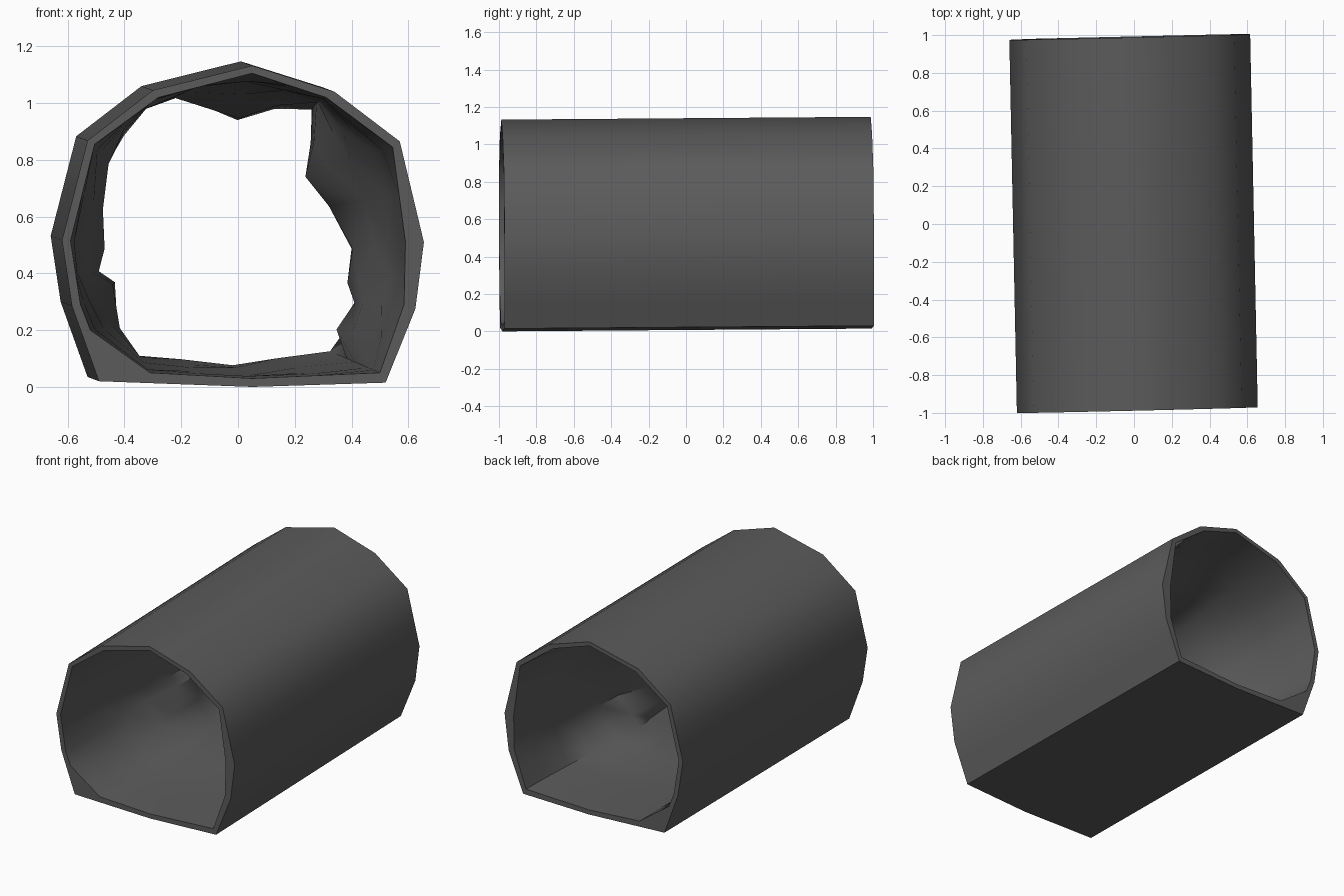
import bpy, bmesh, math, random

if "Cube" in bpy.data.objects:
    bpy.data.objects.remove(bpy.data.objects["Cube"])
random.seed(4)

# Front profiles (x, z), clockwise from the crown
OUTER = [(.05, 1.132), (.34, 1.04), (.57, .865), (.655, .51), (.625, .275), (.52, .015),
         (.05, 0), (-.49, .02), (-.585, .285), (-.62, .517), (-.53, .868), (-.30, 1.045)]
INNER = [(.05, 1.105), (.31, 1.02), (.545, .845), (.59, .51), (.585, .29), (.50, .05),
         (.05, .03), (-.31, .05), (-.555, .29), (-.59, .515), (-.505, .855), (-.28, 1.02)]
# Innermost reach of the rough rock along each line
REACH = [(.02, .92), (.15, .96), (.28, .96), (.28, .85), (.25, .73), (.34, .63),
         (.42, .48), (.40, .36), (.40, .29), (.34, .20), (.34, .12), (.15, .095),
         (0, .07), (-.18, .09), (-.33, .11), (-.385, .2), (-.41, .36), (-.47, .40),
         (-.45, .48), (-.46, .62), (-.44, .78), (-.38, .88), (-.31, .97), (-.2, 1.01)]
# How far along the tunnel each bulge peaks
PEAK = [.55, .6, .65, .55, .5, .5, .45, .4, .35, .4, .5, .5,
        .5, .5, .45, .5, .6, .55, .5, .4, .45, .5, .5, .55]


def with_midpoints(pts):
    out = []
    for i, a in enumerate(pts):
        b = pts[(i + 1) % len(pts)]
        out += [a, ((a[0] + b[0]) / 2, (a[1] + b[1]) / 2)]
    return out


def place(p, t):
    # slightly yawed and pitched tunnel axis
    x, z = p
    return (x - .04 * t, -1 + .0235 * (x + .62) - .005 * (z - .5) + 1.975 * t, z + .015 * t)


def bridge(bm, a, b, mat):
    n = len(a)
    for i in range(n):
        j = (i + 1) % n
        f = bm.faces.new((a[i], a[j], b[j], b[i]))
        f.material_index = mat


bm = bmesh.new()
outer = with_midpoints(OUTER)
inner = with_midpoints(INNER)
inner[15] = (-.52, .2)
N, RINGS = 24, 10

# Smooth outer shell
o_rings = [[bm.verts.new(place(p, t)) for p in outer] for t in (0, 1)]
bridge(bm, o_rings[0], o_rings[1], 0)

# Rough rock lining
i_rings = []
for r in range(RINGS + 1):
    t = r / RINGS
    ring = []
    taper = math.sin(math.pi * t) ** .7 if 0 < r < RINGS else 0
    for i in range(N):
        bump = math.exp(-((t - PEAK[i]) / .16) ** 2)
        w = min(1, taper * (.25 + .8 * bump + random.uniform(-.15, .15)))
        a, b = inner[i], REACH[i]
        ring.append(bm.verts.new(place((a[0] + (b[0] - a[0]) * w, a[1] + (b[1] - a[1]) * w), t)))
    i_rings.append(ring)
for a, b in zip(i_rings, i_rings[1:]):
    bridge(bm, b, a, 0)

# End rims
bridge(bm, i_rings[0], o_rings[0], 0)
bridge(bm, o_rings[1], i_rings[-1], 0)
bmesh.ops.recalc_face_normals(bm, faces=bm.faces)

mesh = bpy.data.meshes.new("tunnel_section")
bm.to_mesh(mesh)
bm.free()
obj = bpy.data.objects.new("tunnel_section", mesh)
bpy.context.collection.objects.link(obj)

mat = bpy.data.materials.new("dark_grey_rock")
mat.diffuse_color = (.105, .105, .105, 1)
mat.use_nodes = True
mat.node_tree.nodes["Principled BSDF"].inputs["Base Color"].default_value = mat.diffuse_color
mesh.materials.append(mat)

bpy.context.view_layer.objects.active = obj
obj.select_set(True)
bpy.ops.object.shade_smooth_by_angle(angle=math.radians(45))
